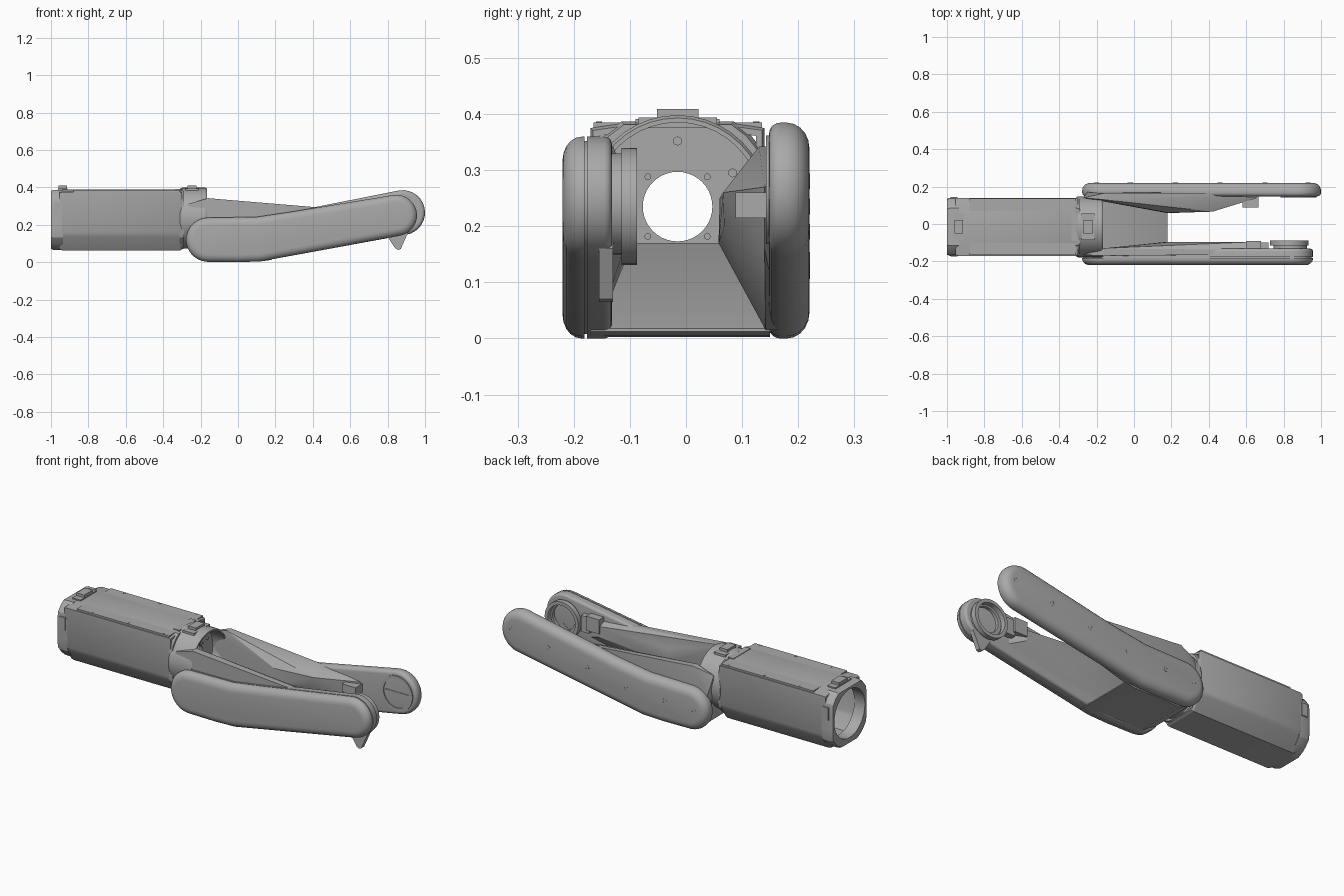
import bpy, bmesh
from math import sin, cos, pi, radians

cube = bpy.data.objects.get("Cube")
if cube:
    bpy.data.objects.remove(cube, do_unlink=True)

grey = bpy.data.materials.new("plain grey")
grey.use_nodes = True
grey.diffuse_color = (0.4, 0.4, 0.4, 1)
grey.node_tree.nodes["Principled BSDF"].inputs["Base Color"].default_value = (0.4, 0.4, 0.4, 1)


def finish(name, bm, angle=26):
    bmesh.ops.recalc_face_normals(bm, faces=bm.faces)
    mesh = bpy.data.meshes.new(name)
    bm.to_mesh(mesh)
    bm.free()
    obj = bpy.data.objects.new(name, mesh)
    bpy.context.collection.objects.link(obj)
    mesh.materials.append(grey)
    bpy.ops.object.select_all(action='DESELECT')
    obj.select_set(True)
    bpy.context.view_layer.objects.active = obj
    bpy.ops.object.shade_smooth_by_angle(angle=radians(angle))
    return obj


def place(axis, a, b, d):
    """Put a profile point (a, b) at depth d along the x, y or z axis."""
    return {"x": (d, a, b), "y": (a, d, b), "z": (a, b, d)}[axis]


def loft(name, axis, sections, hollow=False):
    """Join (depth, loop) sections; cap both ends, or close into a hollow ring."""
    bm = bmesh.new()
    rings = [[bm.verts.new(place(axis, a, b, d)) for a, b in loop] for d, loop in sections]
    n = len(rings[0])
    pairs = list(zip(rings, rings[1:]))
    if hollow:
        pairs.append((rings[-1], rings[0]))
    else:
        bm.faces.new(rings[0])
        bm.faces.new(rings[-1])
    for r, s in pairs:
        for i in range(n):
            j = (i + 1) % n
            bm.faces.new((r[i], r[j], s[j], s[i]))
    return finish(name, bm)


def prism(name, pts, axis, d0, d1):
    return loft(name, axis, [(d0, pts), (d1, pts)])


def hull(name, pts):
    bm = bmesh.new()
    verts = [bm.verts.new(p) for p in pts]
    res = bmesh.ops.convex_hull(bm, input=verts)
    junk = [g for g in res["geom_interior"] if isinstance(g, bmesh.types.BMVert)]
    bmesh.ops.delete(bm, geom=junk, context='VERTS')
    bmesh.ops.dissolve_limit(bm, angle_limit=0.02, verts=bm.verts, edges=bm.edges)
    return finish(name, bm, 20)


def arc(ca, cb, r, a0=0, a1=360, n=32, closed=True):
    steps = n if closed else n - 1
    return [(ca + r * cos(radians(a0 + (a1 - a0) * i / steps)),
             cb + r * sin(radians(a0 + (a1 - a0) * i / steps))) for i in range(n)]


def box(name, x0, x1, y0, y1, z0, z1):
    return prism(name, [(x0, y0), (x1, y0), (x1, y1), (x0, y1)], "z", z0, z1)


CY, CZ = -0.015, 0.235      # centre of the sleeve

# Hollow sleeve with chamfered lower corners
half = [(0.065, 0.153), (0.155, 0.14), (0.155, -0.075), (0.145, -0.1), (0.095, -0.172)]
section = half + [(-y, z) for y, z in reversed(half)]


def sleeve_loop(s):
    return [(CY + y * s, CZ + z * s) for y, z in section]


loft("sleeve", "x", [(-0.955, sleeve_loop(0.97)), (-0.94, sleeve_loop(1)), (-0.31, sleeve_loop(1)),
                     (-0.30, sleeve_loop(0.97)), (-0.30, sleeve_loop(0.9)), (-0.955, sleeve_loop(0.9))], True)
box("sleeve_top_panel", -0.88, -0.31, CY - 0.15, CY + 0.15, 0.37, 0.385)

# Rounded rear end ring and front flange, square outside and round inside
cap = [(CY + max(-0.155, min(0.155, 1.16 * a)), CZ + max(-0.17, min(0.152, 1.2 * b)))
       for a, b in arc(0, 0, 0.155)]
bore = arc(CY, CZ, 0.135)
rim = [(CY + (a - CY) * 0.96, CZ + (b - CZ) * 0.96) for a, b in cap]
loft("sleeve_end_ring", "x", [(-1.0, rim), (-0.985, cap), (-0.935, cap), (-0.935, bore), (-1.0, bore)], True)
loft("sleeve_front_flange", "x", [(-0.312, cap), (-0.29, rim), (-0.29, bore), (-0.312, bore)], True)

# Top latches, hinge plate, side clips and panel screws
for name, x, reach in (("rear", -0.937, 0.025), ("front", -0.247, 0.035)):
    box(name + "_latch_base", x - reach, x + reach, CY - 0.07, CY + 0.07, 0.375, 0.394)
    box(name + "_latch", x - 0.024, x + 0.024, CY - 0.037, CY + 0.037, 0.39, 0.409)
box("hinge_plate", -0.335, -0.3, CY - 0.075, CY + 0.075, 0.38, 0.391)
for side in (-1, 1):
    y = CY + side * 0.155
    box("rear_clip", -0.98, -0.945, y - 0.005, y + 0.005, 0.25, 0.32)
    for x in (-0.79, -0.57, -0.35):
        prism("panel_screw", arc(x, CY + side * 0.14, 0.006, n=10), "z", 0.375, 0.387)


# Collar with a pierced bulkhead
def ring(r):
    return arc(CY, CZ, r, n=40)


loft("collar", "x", [(-0.31, ring(0.14)), (-0.31, ring(0.157)), (-0.30, ring(0.163)), (-0.175, ring(0.163)),
                     (-0.165, ring(0.158)), (-0.165, ring(0.15)), (-0.25, ring(0.15)),
                     (-0.25, ring(0.062)), (-0.27, ring(0.062)), (-0.27, ring(0.14))], True)
for i in range(4):
    a = pi / 4 + i * pi / 2
    prism("bulkhead_screw", arc(CY + 0.075 * cos(a), CZ + 0.075 * sin(a), 0.006, n=10), "x", -0.25, -0.243)
for y, z in ((CY, 0.352), (0.083, 0.295)):
    prism("bulkhead_bolt", arc(y, z, 0.008, n=12), "x", -0.25, -0.243)

# Sloping floor between the arms, closed underneath
prism("floor", [(-0.248, 0.17), (-0.15, 0.17), (0.18, 0.018), (0.18, 0.012), (0.12, 0.004),
                (-0.17, 0.003), (-0.248, 0.05)], "y", -0.17, 0.15)


# Bent arms with rounded outer rims
def arm_outline(cx, cz, r, grow=0.0):
    return (arc(-0.16, 0.12, 0.118 + grow, 92, 268, 14, False) + [(0.0, -grow), (0.12, 0.004 - grow)]
            + arc(cx, cz, r + grow, -80, 97, 16, False) + [(0.3, 0.272 + grow), (0.1, 0.242 + grow)])


def arm_plate(name, arm, y_flat, y_round, radius, deep):
    """Arm-shaped plate whose rim at y_round curves in by radius over a depth."""
    side = 1 if y_round > y_flat else -1
    layers = [(y_flat, arm_outline(*arm))]
    for i in range(6):
        a = i * pi / 10
        layers.append((y_round - side * deep * (1 - sin(a)), arm_outline(*arm, grow=-radius * (1 - cos(a)))))
    return loft(name, "y", layers)


right_arm = (0.847, 0.25, 0.11)
left_arm = (0.88, 0.265, 0.12)
arm_plate("right_arm_cover", right_arm, -0.181, -0.22, 0.042, 0.034)
prism("right_arm_seam", arm_outline(*right_arm, grow=-0.008), "y", -0.17, -0.185)
arm_plate("right_arm_body", right_arm, -0.176, -0.132, 0.014, 0.014)
arm_plate("left_arm_cover", left_arm, 0.175, 0.22, 0.046, 0.04)
arm_plate("left_arm_body", left_arm, 0.176, 0.148, 0.02, 0.02)

# Inner webs that thicken the arms toward the collar
hull("left_arm_web", [(-0.27, 0.14, 0.31), (-0.16, 0.13, 0.342), (-0.16, 0.165, 0.342), (-0.25, 0.14, 0.05),
                      (0.18, 0.06, 0.25), (0.18, 0.058, 0.17), (0.42, 0.066, 0.26), (0.38, 0.068, 0.2),
                      (0.4, 0.165, 0.295), (0.66, 0.14, 0.27), (0.66, 0.14, 0.16),
                      (0.18, 0.142, 0.015), (0.18, 0.17, 0.015), (-0.18, 0.15, 0.01), (-0.25, 0.17, 0.2)])
hull("right_arm_web", [(-0.27, -0.165, 0.31), (-0.16, -0.13, 0.342), (-0.16, -0.17, 0.342), (-0.25, -0.165, 0.05),
                       (0.18, -0.097, 0.25), (0.18, -0.095, 0.17), (0.6, -0.097, 0.26), (0.6, -0.097, 0.2),
                       (0.4, -0.165, 0.295), (0.7, -0.14, 0.27), (0.7, -0.14, 0.16),
                       (0.18, -0.158, 0.015), (0.18, -0.17, 0.015), (-0.18, -0.165, 0.01)])


# Pivot rings on the inner faces of the arm tips
def pivot(name, cx, cz, r0, r1, y0, y1):
    inner, outer = arc(cx, cz, r0), arc(cx, cz, r1)
    loft(name, "y", [(y0, inner), (y0, outer), (y1, outer), (y1, inner)], True)


pivot("right_pivot_ring", 0.83, 0.235, 0.085, 0.104, -0.115, -0.087)
pivot("right_pivot_seat", 0.835, 0.24, 0.07, 0.09, -0.135, -0.115)
pivot("left_pivot_ring", 0.88, 0.265, 0.082, 0.097, 0.15, 0.143)
prism("left_pivot_bar", [(0.81, 0.258), (0.95, 0.258), (0.95, 0.272), (0.81, 0.272)], "y", 0.15, 0.145)

# Stops and lug near the tips
box("right_stop", 0.6, 0.68, -0.14, -0.09, 0.22, 0.3)
box("right_stop_foot", 0.67, 0.72, -0.14, -0.1, 0.2, 0.29)
box("left_stop", 0.58, 0.665, 0.088, 0.15, 0.215, 0.26)
prism("right_lug", [(0.79, 0.15), (0.84, 0.075), (0.855, 0.065), (0.87, 0.07), (0.91, 0.16), (0.85, 0.2)],
      "y", -0.155, -0.13)

# Fasteners along the outside of the left arm
for x, z in ((-0.2, 0.12), (-0.02, 0.13), (0.22, 0.14), (0.46, 0.19), (0.7, 0.235), (0.93, 0.28)):
    pivot("arm_fastener", x, z, 0.007, 0.014, 0.215, 0.221)
